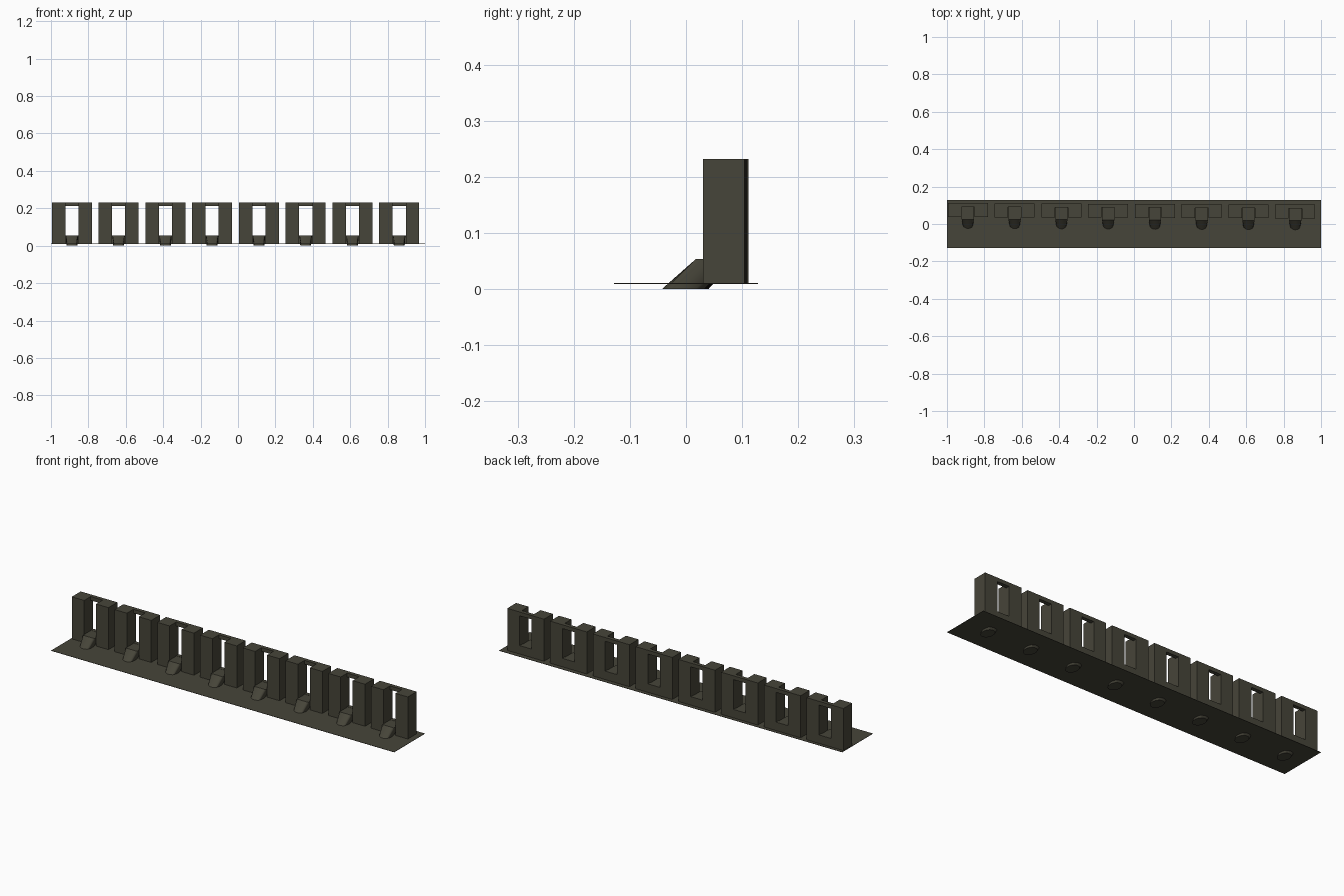
import bpy, bmesh, math

if "Cube" in bpy.data.objects:
    bpy.data.objects.remove(bpy.data.objects["Cube"])

stone = bpy.data.materials.new("dark olive stone")
stone.diffuse_color = (0.062, 0.059, 0.041, 1)
stone.use_nodes = True
stone.node_tree.nodes["Principled BSDF"].inputs["Base Color"].default_value = stone.diffuse_color


def add_object(name, bm):
    bmesh.ops.recalc_face_normals(bm, faces=bm.faces)
    mesh = bpy.data.meshes.new(name)
    bm.to_mesh(mesh)
    bm.free()
    mesh.materials.append(stone)
    obj = bpy.data.objects.new(name, mesh)
    bpy.context.collection.objects.link(obj)
    return obj


def prism(bm, outline, z0, z1):
    """Upright solid from a plan outline."""
    low = [bm.verts.new((x, y, z0)) for x, y in outline]
    high = [bm.verts.new((x, y, z1)) for x, y in outline]
    n = len(outline)
    bm.faces.new(low[::-1])
    bm.faces.new(high)
    for i in range(n):
        j = (i + 1) % n
        bm.faces.new((low[i], low[j], high[j], high[i]))


def box(bm, x0, x1, y0, y1, z0, z1):
    prism(bm, [(x0, y0), (x1, y0), (x1, y1), (x0, y1)], z0, z1)


FLOOR, TOP = 0.01, 0.232
HALF, SLOT = 0.107, 0.035      # half widths of a block and its slot
DEPTH, WALL = 0.074, 0.02      # block depth and rear wall thickness


def make_block(cx, y0):
    """U-shaped block, slot open to the front and top, window in the rear wall."""
    bm = bmesh.new()
    y1 = y0 + DEPTH
    for s in (-1, 1):
        xs = sorted((cx + s * SLOT, cx + s * HALF))
        box(bm, *xs, y0, y1, FLOOR, TOP)
    box(bm, cx - SLOT, cx + SLOT, y1 - WALL, y1, FLOOR, 0.055)   # sill
    box(bm, cx - SLOT, cx + SLOT, y1 - WALL, y1, 0.212, TOP)     # lintel
    # weld the pieces and drop the doubled inner faces
    bmesh.ops.remove_doubles(bm, verts=bm.verts, dist=1e-5)
    return add_object("window_block", bm)


def make_spout(cx, y0, n=32):
    """Loft from an oval at the bottom to a square ledge in the slot."""
    bm = bmesh.new()
    low, high = [], []
    ledge_y, ledge_r = y0 + 0.021, 0.033
    for i in range(n):
        a = 2 * math.pi * i / n
        c, s = math.cos(a), math.sin(a)
        k = 1 / max(abs(c), abs(s))
        low.append(bm.verts.new((cx + 0.029 * c, y0 - 0.035 + 0.038 * s, 0)))
        high.append(bm.verts.new((cx + ledge_r * k * c, ledge_y + ledge_r * k * s, 0.054)))
    bm.faces.new(low[::-1])
    bm.faces.new(high)
    for i in range(n):
        j = (i + 1) % n
        f = bm.faces.new((low[i], low[j], high[j], high[i]))
        f.smooth = True
    for e in bm.edges:
        if not all(f.smooth for f in e.link_faces):
            e.smooth = False
    return add_object("spout", bm)


# thin base plate
plate = bmesh.new()
box(plate, -1, 1, -0.128, 0.128, FLOOR - 0.001, FLOOR + 0.0005)
add_object("base_plate", plate)

# row of eight units, drifting slightly forward to the right
for i in range(8):
    cx = -0.888 + 0.25 * i
    front = 0.037 - 0.001 * i
    make_block(cx, front)
    make_spout(cx, front)
